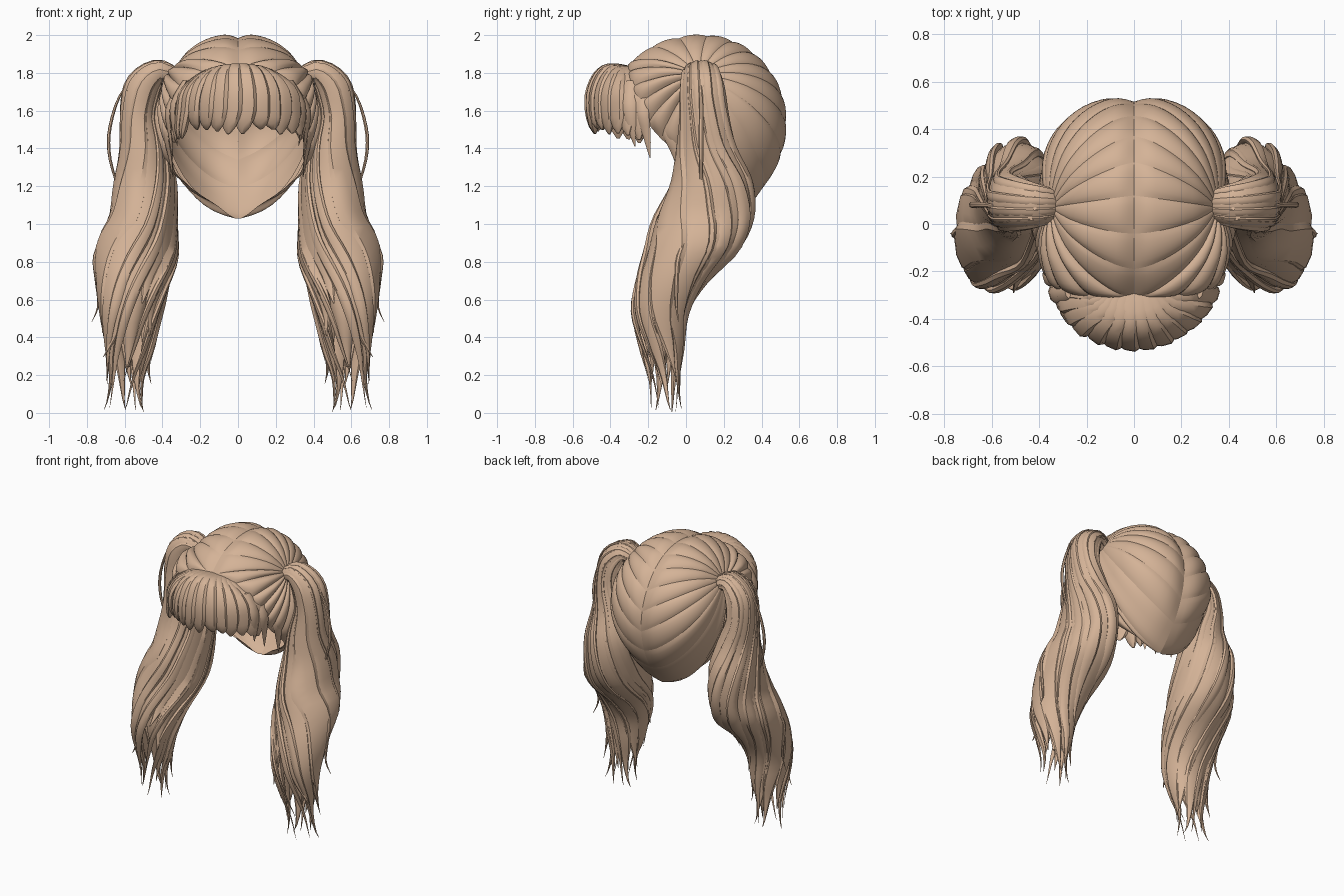
import bpy, bmesh, math, random
from mathutils import Vector

if "Cube" in bpy.data.objects:
    bpy.data.objects.remove(bpy.data.objects["Cube"])

random.seed(4)
hair = bpy.data.materials.new("tan_hair")
hair.diffuse_color = (0.66, 0.45, 0.31, 1)
hair.use_nodes = True
hair.node_tree.nodes["Principled BSDF"].inputs["Base Color"].default_value = hair.diffuse_color


def spline(pts, t):
    """Smooth curve through pts (tuples of any length), t from 0 to 1."""
    n = len(pts) - 1
    i = min(int(t * n), n - 1)
    f = t * n - i
    a, b, c, d = (pts[max(0, min(n, i + k))] for k in (-1, 0, 1, 2))
    return [0.5 * (2 * q + (r - p) * f + (2 * p - 5 * q + 4 * r - s) * f * f
                   + (3 * q - p - 3 * r + s) * f ** 3)
            for p, q, r, s in zip(a, b, c, d)]


def grid(bm, rows, closed=False):
    """Skin rows of points with quads."""
    vs = [[bm.verts.new(p) for p in row] for row in rows]
    m = len(rows[0])
    for a, b in zip(vs, vs[1:]):
        for j in range(m if closed else m - 1):
            k = (j + 1) % m
            bm.faces.new((a[j], a[k], b[k], b[j]))
    if closed:
        bm.faces.new(vs[0])
        bm.faces.new(vs[-1])


def finish(bm, name, angle=40, mirror=False, recalc=True):
    if recalc:
        bmesh.ops.recalc_face_normals(bm, faces=bm.faces)
    me = bpy.data.meshes.new(name)
    bm.to_mesh(me)
    bm.free()
    ob = bpy.data.objects.new(name, me)
    bpy.context.collection.objects.link(ob)
    me.materials.append(hair)
    bpy.ops.object.select_all(action='DESELECT')
    ob.select_set(True)
    bpy.context.view_layer.objects.active = ob
    bpy.ops.object.shade_smooth_by_angle(angle=math.radians(angle))
    if mirror:
        ob.modifiers.new("Mirror", 'MIRROR').use_mirror_merge = False
    return ob


def strand(bm, path, wides, thicks, sides=8):
    """Closed lock: path centres with a half-width and half-thickness vector each."""
    rows = []
    for p, w, h in zip(path, wides, thicks):
        rows.append([p + w * math.cos(2 * math.pi * k / sides)
                     + h * math.sin(2 * math.pi * k / sides) for k in range(sides)])
    grid(bm, rows, True)


# ---- scalp: locks fanning from each tie point to the parting and hairline
C = Vector((0, 0.11, 1.56))
R = Vector((0.40, 0.43, 0.44))
TIE = (0.35, 0.07, 1.79)
ring = [(0, -0.31, 1.82), (0, -0.19, 1.92), (0, -0.04, 1.972), (0, 0.12, 1.982),
        (0, 0.26, 1.945), (0, 0.37, 1.87), (0, 0.455, 1.76), (0, 0.505, 1.63),
        (0, 0.513, 1.49), (0, 0.48, 1.34), (0, 0.405, 1.19), (0, 0.27, 1.03),
        (0.12, 0.22, 1.105), (0.24, 0.15, 1.185), (0.335, 0.05, 1.28), (0.345, -0.04, 1.37),
        (0.345, -0.13, 1.45), (0.34, -0.20, 1.53), (0.325, -0.26, 1.62),
        (0.29, -0.29, 1.72), (0.17, -0.31, 1.80), (0, -0.31, 1.82)]


def norm(p):
    q = Vector(p) - C
    return Vector((q.x / R.x, q.y / R.y, q.z / R.z))


bm = bmesh.new()
tie = norm(TIE)
n = len(ring) - 1
for i in range(n):
    rows = []
    bulge = 0.028 if i < 12 else 0.065
    for a in range(9):
        v = a / 8
        end = norm(spline(ring, (i + v) / n))
        # keep the parting exactly on the centre plane
        if i < 11:
            end.x = 0
        low = max(0, min(1, (-0.55 - end.z) / 0.5))
        row = []
        for b in range(1, 19):
            u = b / 18
            d = tie.normalized().slerp(end.normalized(), u)
            r = tie.length * (1 - u) + end.length * u
            r += 0.03 * min(1, (1 - u) * 7) * min(1, u * 3)
            r += bulge * math.sin(math.pi * v) ** 0.7 * min(1, u * 2) * (1 - u ** 8)
            # flatten the nape so it narrows to a point
            r *= 1 - 0.12 * low * math.sin(math.pi * u)
            d *= r
            row.append(C + Vector((d.x * R.x, d.y * R.y, d.z * R.z)))
        rows.append(row)
    grid(bm, rows)
finish(bm, "scalp_locks", 50, mirror=True, recalc=False)

# ---- fringe: locks radiating from the hairline and dropping over the brow
bm = bmesh.new()
N = 14
for i in range(N):
    a = math.radians(-84 + 168 * i / (N - 1))
    s, c = math.sin(a), math.cos(a)
    j = random.uniform(-0.02, 0.02)
    drop = 1.49 + j - 0.05 * abs(s) ** 6
    out = 1 + random.uniform(-0.03, 0.03)
    sag = s * s
    keys = [(0.09 * s, -0.27, 1.83), (0.16 * s, -0.28 - 0.10 * c, 1.845 - 0.04 * sag),
            (0.26 * s * out, -0.25 - 0.205 * c, 1.80 - 0.06 * sag),
            (0.315 * s * out, -0.23 - 0.27 * c, 1.70 - 0.02 * sag),
            (0.33 * s * out, -0.22 - 0.285 * c, 1.59), (0.33 * s + j, -0.22 - 0.265 * c, drop)]
    path, ws, hs = [], [], []
    side, radial = Vector((c, s, 0)), Vector((s, -c, 0.3))
    for k in range(15):
        t = k / 14
        path.append(Vector(spline(keys, t)))
        w = 0.02 + 0.040 * min(1, t * 1.7)
        if t > 0.75:
            w *= 1 - 0.85 * ((t - 0.75) / 0.25) ** 2
        ws.append((side + radial * 0.25) * w)
        hs.append(radial * min(0.026, w * 0.7))
    strand(bm, path, ws, hs)
finish(bm, "fringe")

# ---- wisps beside the face
bm = bmesh.new()
for keys, w in (([(0.28, -0.29, 1.76), (0.34, -0.30, 1.64), (0.34, -0.29, 1.52), (0.32, -0.27, 1.41)], 0.035),
                ([(0.32, -0.22, 1.72), (0.37, -0.23, 1.60), (0.36, -0.21, 1.48), (0.345, -0.19, 1.35)], 0.032),
                ([(0.36, -0.08, 1.62), (0.38, -0.09, 1.48), (0.36, -0.05, 1.36), (0.345, -0.03, 1.25)], 0.03)):
    path = [Vector(spline(keys, k / 9)) for k in range(10)]
    f = [max(0.06, math.sin(math.pi * (0.25 + 0.75 * k / 9))) * w for k in range(10)]
    strand(bm, path, [Vector((0.3, 1, 0)) * q for q in f], [Vector((1, -0.3, 0)) * q * 0.4 for q in f], 6)
finish(bm, "face_wisps", mirror=True)

# ---- ponytails: centre x, y, z, then half sizes across and front to back
tail = [(0.335, 0.08, 1.77, 0.05, 0.07), (0.42, 0.08, 1.80, 0.07, 0.10),
        (0.50, 0.09, 1.72, 0.10, 0.12), (0.525, 0.10, 1.57, 0.10, 0.135),
        (0.50, 0.11, 1.40, 0.13, 0.165), (0.49, 0.13, 1.22, 0.165, 0.22),
        (0.495, 0.09, 1.03, 0.18, 0.27), (0.525, 0.03, 0.86, 0.215, 0.25),
        (0.55, -0.08, 0.69, 0.195, 0.19), (0.565, -0.14, 0.52, 0.17, 0.155),
        (0.575, -0.13, 0.34, 0.145, 0.125), (0.59, -0.115, 0.17, 0.105, 0.09),
        (0.60, -0.11, 0.01, 0.09, 0.08)]
Y = Vector((0, 1, 0))


def tail_frame(t):
    k = spline(tail, t)
    q = spline(tail, min(1, t + 0.01))
    p = spline(tail, max(0, t - 0.01))
    T = (Vector(q[:3]) - Vector(p[:3])).normalized()
    return Vector(k[:3]), T.cross(Y).normalized(), k[3], k[4]


bm = bmesh.new()
LOCKS = 22
STEPS = 36
for i in range(LOCKS):
    # broad locks alternate with slim ones lying over the grooves
    broad = i % 2 == 0
    th0 = 2 * math.pi * i / LOCKS + random.uniform(-0.1, 0.1)
    end = (1.0, 0.80, 0.92, 0.72, 0.99, 0.86, 0.93)[i % 7]
    depth = random.uniform(0.70, 0.82) if broad else random.uniform(0.86, 0.95)
    size = random.uniform(0.36, 0.50) if broad else random.uniform(0.12, 0.2)
    thick = 0.25 if broad else 0.11
    path, ws, hs = [], [], []
    for k in range(STEPS + 1):
        f = k / STEPS
        t = f * end
        c, u, rx, ry = tail_frame(t)
        th = th0 + 3.5 * max(0, t - 0.2) ** 1.2
        co, si = math.cos(th), math.sin(th)
        # tips flick outward
        flick = (0.55 if broad else 0.1) * max(0, (f - 0.88) / 0.12) ** 2
        path.append(c + u * rx * co * (depth + flick) + Y * ry * si * (depth + flick * 0.5))
        taper = 1 if f < 0.72 else max(0.04, 1 - ((f - 0.72) / 0.28) ** 1.7)
        tang = u * -si * rx + Y * co * ry
        rad = (u * co / rx + Y * si / ry).normalized()
        ws.append((tang * size + rad * 0.04 * rx) * taper)
        hs.append(rad * thick * min(rx, ry) * taper)
    strand(bm, path, ws, hs)
finish(bm, "ponytail_locks", 35, mirror=True)

# inner mass of each ponytail
bm = bmesh.new()
path, ws, hs = [], [], []
for k in range(25):
    c, u, rx, ry = tail_frame(0.88 * k / 24)
    f = 0.66 if k < 18 else 0.66 * (1 - (k - 17) / 8)
    path.append(c)
    ws.append(u * rx * f)
    hs.append(Y * ry * f)
strand(bm, path, ws, hs, 14)
finish(bm, "ponytail_core", mirror=True)

# ---- thin loose strands outside the ponytails
bm = bmesh.new()
for keys in ([(0.54, 0.07, 1.80), (0.63, 0.08, 1.67), (0.68, 0.08, 1.50), (0.68, 0.08, 1.36),
              (0.64, 0.08, 1.20), (0.62, 0.08, 1.08)],
             [(0.64, 0.06, 1.08), (0.72, 0.00, 0.93), (0.76, -0.04, 0.82), (0.75, -0.05, 0.70),
              (0.74, -0.05, 0.57), (0.775, -0.04, 0.48)]):
    path = [Vector(spline(keys, k / 16)) for k in range(17)]
    f = [0.013 * max(0.1, math.sin(math.pi * (0.1 + 0.88 * k / 16))) for k in range(17)]
    strand(bm, path, [Vector((0.2, 1, 0)) * q for q in f], [Vector((1, -0.2, 0)) * q * 0.7 for q in f], 6)
finish(bm, "loose_strands", mirror=True)
